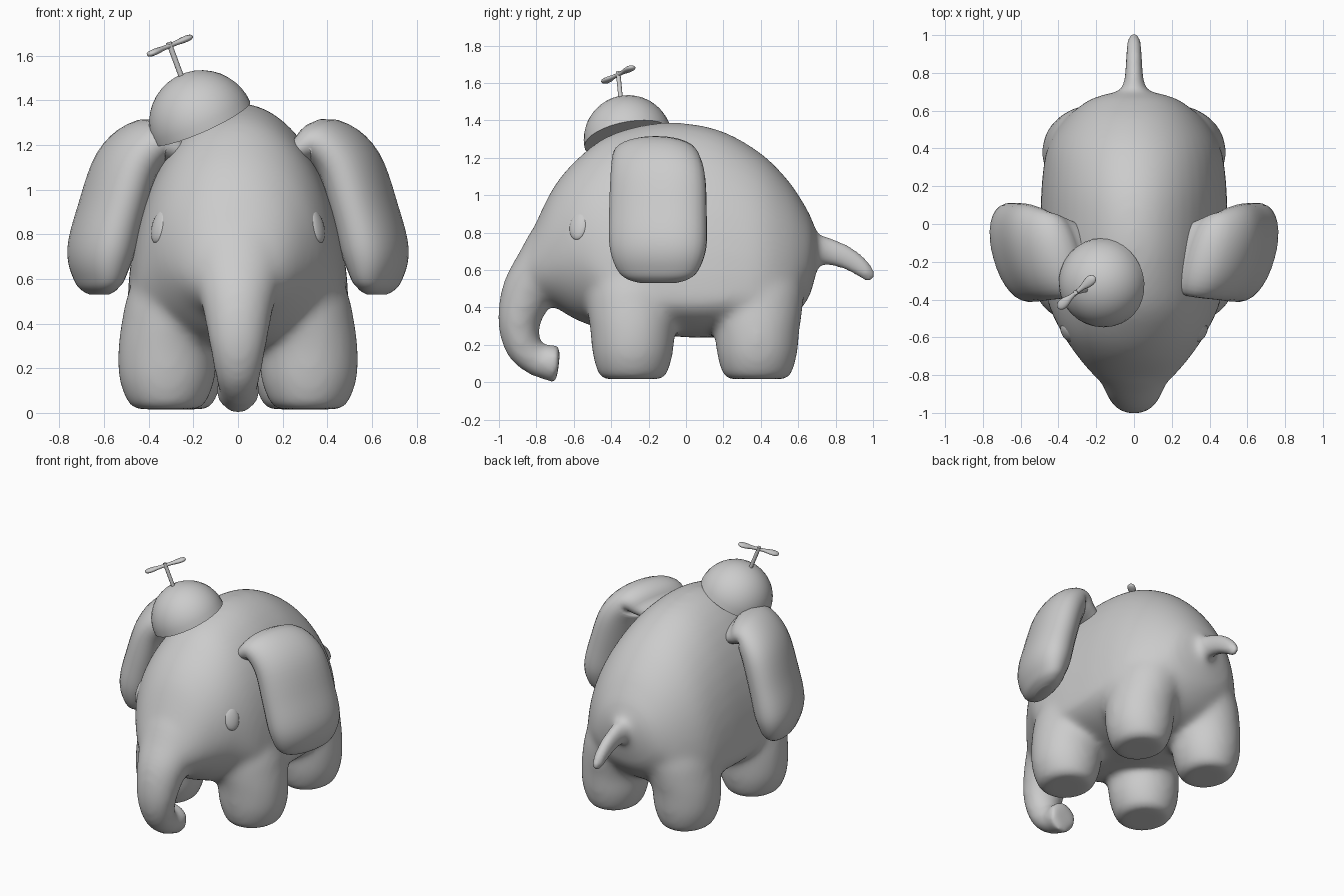
import bpy, bmesh, math
from mathutils import Vector as V, Matrix

if "Cube" in bpy.data.objects:
    bpy.data.objects.remove(bpy.data.objects["Cube"])

X, Y, Z = V((1, 0, 0)), V((0, 1, 0)), V((0, 0, 1))


def smooth(rows, k=5):
    """Catmull-Rom resampling of number rows."""
    out = []
    for i in range(len(rows) - 1):
        p = [rows[min(max(i + j, 0), len(rows) - 1)] for j in (-1, 0, 1, 2)]
        for s in range(k):
            t = s / k
            out.append([.5 * (2 * b + (c - a) * t + (2 * a - 5 * b + 4 * c - d) * t * t
                              + (3 * b - a - 3 * c + d) * t ** 3) for a, b, c, d in zip(*p)])
    return out + [list(rows[-1])]


def loft(bm, stations, n=32, e=1.0):
    """Skin closed rings; a station is (centre, side, up, down)."""
    def pw(t):
        return math.copysign(abs(t) ** e, t)
    rings = []
    for c, side, up, down in stations:
        ring = []
        for i in range(n):
            a = 2 * math.pi * i / n
            s = math.sin(a)
            ring.append(bm.verts.new(c + side * pw(math.cos(a)) + (up if s >= 0 else down) * pw(s)))
        rings.append(ring)
    for a, b in zip(rings, rings[1:]):
        for i in range(n):
            bm.faces.new((a[i], a[(i + 1) % n], b[(i + 1) % n], b[i]))
    bm.faces.new(rings[0])
    bm.faces.new(rings[-1][::-1])


def tube(bm, pts, side, n=32, e=1.0, k=5):
    """Loft along a path of (x, y, z, side radius, normal radius)."""
    pts = smooth(pts, k)
    cs = [V(p[:3]) for p in pts]
    st = []
    for i, p in enumerate(pts):
        t = cs[min(i + 1, len(cs) - 1)] - cs[max(i - 1, 0)]
        up = t.cross(side).normalized() * p[4]
        st.append((cs[i], side * p[3], up, up))
    loft(bm, st, n, e)


def make(name, bm, mirror=False, angle=180):
    bmesh.ops.recalc_face_normals(bm, faces=bm.faces[:])
    me = bpy.data.meshes.new(name)
    bm.to_mesh(me)
    bm.free()
    ob = bpy.data.objects.new(name, me)
    bpy.context.collection.objects.link(ob)
    bpy.ops.object.select_all(action='DESELECT')
    ob.select_set(True)
    bpy.context.view_layer.objects.active = ob
    bpy.ops.object.shade_smooth_by_angle(angle=math.radians(angle))
    if mirror:
        ob.modifiers.new("Mirror", 'MIRROR')
    return ob


# Body: y, bottom z, widest z, top z, half width
bm = bmesh.new()
sections = [
    (-.845, .50, .60, .74, .17), (-.79, .44, .63, .88, .225), (-.70, .40, .68, 1.055, .30),
    (-.58, .33, .70, 1.195, .38), (-.42, .28, .58, 1.315, .455), (-.20, .26, .47, 1.38, .49),
    (0, .24, .45, 1.385, .495), (.20, .24, .46, 1.34, .49), (.40, .26, .48, 1.225, .46),
    (.55, .33, .53, 1.075, .37), (.65, .44, .62, .92, .25), (.685, .54, .68, .84, .16),
    (.70, .6, .7, .8, .09)]
loft(bm, [(V((0, y, zm)), X * w, Z * (zt - zm), Z * (zm - zb))
          for y, zb, zm, zt, w in smooth(sections)], 48)

# Legs: z, x offset, radius x, radius y; spreading into the body at the top
leg = [(.016, 0, .14, .155), (.045, 0, .175, .185), (.15, 0, .215, .215), (.28, -.004, .224, .228),
       (.40, -.03, .235, .245), (.52, -.06, .24, .25), (.7, -.11, .22, .21)]
for sx in (-1, 1):
    for cx, cy, f in ((.318, -.285, 1), (.275, .38, .96)):
        loft(bm, [(V((sx * (cx + x), cy, z)), X * rx * f, Y * ry, Y * ry)
                  for z, x, rx, ry in smooth(leg)])

# Trunk curling back at the tip
tube(bm, [(0, -.50, .82, .30, .22), (0, -.66, .71, .25, .20), (0, -.77, .60, .20, .155),
          (0, -.85, .47, .16, .14), (0, -.893, .32, .132, .114), (0, -.87, .19, .107, .097),
          (0, -.80, .12, .09, .088), (0, -.74, .105, .095, .095), (0, -.68, .097, .109, .11)], X)

# Tail
tube(bm, [(0, .60, .70, .11, .11), (0, .70, .705, .073, .087), (0, .76, .70, .054, .077),
          (0, .86, .665, .048, .067), (0, .94, .61, .043, .055), (0, .985, .565, .036, .042),
          (0, 1.002, .545, .022, .026)], X)
body = make("body", bm)
rm = body.modifiers.new("Blend", 'REMESH')
rm.mode, rm.voxel_size, rm.use_smooth_shade = 'VOXEL', .018, True
sm = body.modifiers.new("Soften", 'SMOOTH')
sm.factor, sm.iterations = .5, 26

# Drooping ears arching off the head
bm = bmesh.new()
tube(bm, [(.25, -.17, 1.14, .17, .06), (.32, -.17, 1.18, .205, .075), (.40, -.16, 1.21, .23, .11),
          (.50, -.15, 1.11, .25, .13), (.57, -.15, .90, .258, .135), (.615, -.15, .72, .255, .135),
          (.622, -.15, .60, .215, .10), (.622, -.15, .55, .16, .065), (.622, -.15, .53, .09, .035)],
     V((.28, 1, 0)), 32, .94)
make("ear", bm, True)

# Eyes
bm = bmesh.new()
bmesh.ops.create_uvsphere(bm, u_segments=20, v_segments=12, radius=1, matrix=(
    Matrix.Translation((.352, -.575, .835)) @ Matrix.Rotation(math.radians(-30), 4, 'Z')
    @ Matrix.Rotation(math.radians(-15), 4, 'Y') @ Matrix.Diagonal((.025, .053, .077, 1))))
make("eye", bm, mirror=True)

# Tilted cap: half dome
axis = V((-.40, -.17, .90)).normalized()
side = axis.cross(Y).normalized()
fwd = axis.cross(side)
base, R = V((-.162, -.31, 1.298)), .237
bm = bmesh.new()
dome = []
for i in range(11):
    a = math.radians(i * 8.9)
    r = R * math.cos(a)
    dome.append((base + axis * R * math.sin(a), side * r, fwd * r, fwd * r))
loft(bm, dome)
make("cap", bm, angle=40)

# Propeller stem and two blades
hub = V((-.305, -.362, 1.645))
foot = base + axis * (R - .02)
bm = bmesh.new()
tube(bm, [(*foot, .012, .012), (*(hub + (hub - foot) * .1), .012, .012)], Y, 12, k=1)
make("propeller_stem", bm, angle=40)
along = V((.095, .08, .04)).normalized()
across = axis.cross(along).normalized()
for k, s in enumerate((-1, 1)):
    bm = bmesh.new()
    tube(bm, [(*(hub + along * s * t), w, h) for t, w, h in
              ((0, .011, .011), (.04, .014, .011), (.08, .025, .014), (.11, .026, .014),
               (.128, .017, .01), (.134, .005, .004))], across, 12, k=3)
    make("propeller_blade_%d" % (k + 1), bm, angle=60)
